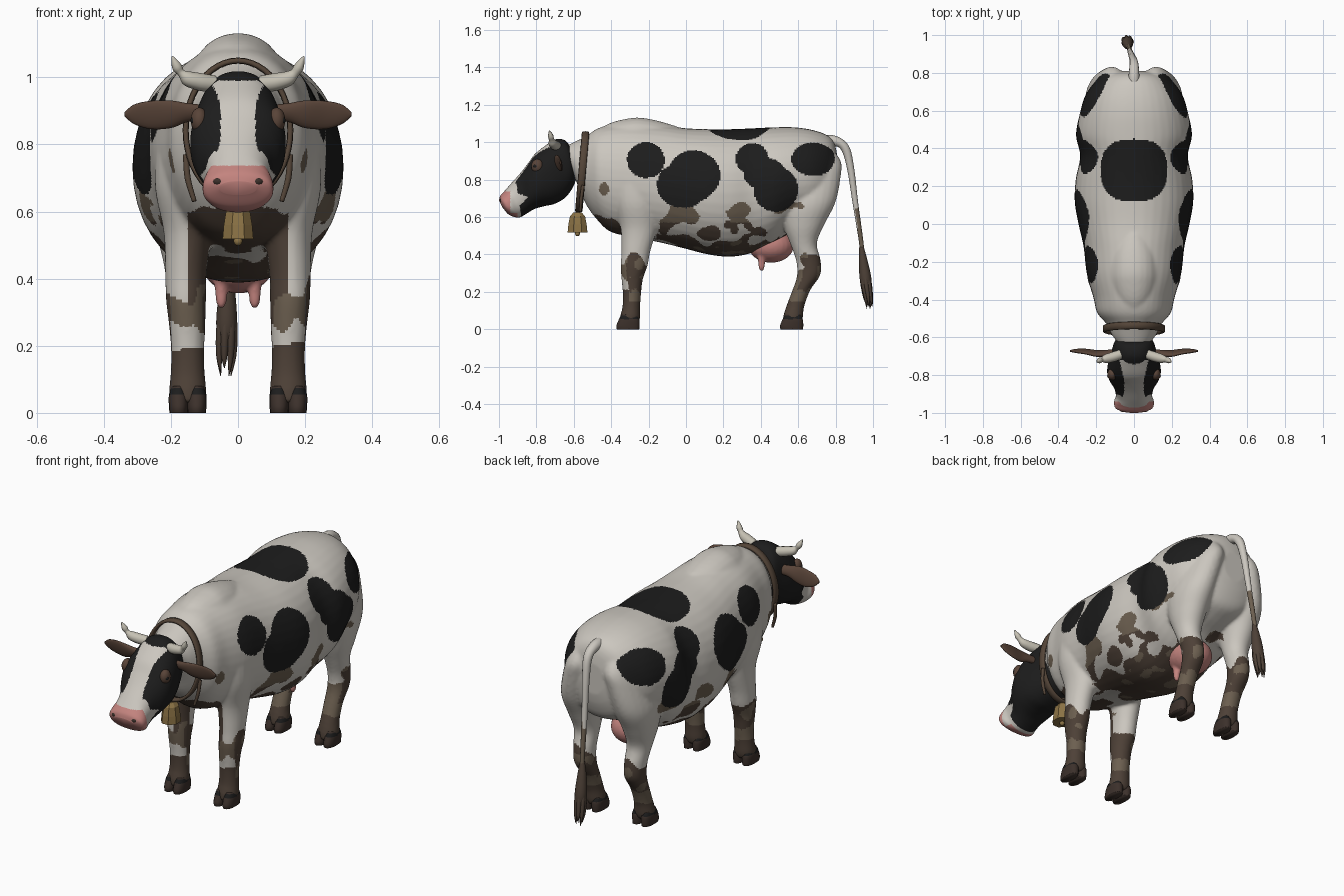
import bpy, bmesh, math
from mathutils import Vector, Matrix, noise

if "Cube" in bpy.data.objects:
    bpy.data.objects.remove(bpy.data.objects["Cube"])


def material(name, r, g, b):
    m = bpy.data.materials.new(name)
    m.use_nodes = True
    m.diffuse_color = (r, g, b, 1)
    bsdf = m.node_tree.nodes["Principled BSDF"]
    bsdf.inputs["Base Color"].default_value = (r, g, b, 1)
    bsdf.inputs["Roughness"].default_value = 0.8
    return m


WHITE = material("white hide", .60, .57, .52)
BLACK = material("black hide", .012, .012, .012)
MUD = material("mud", .075, .052, .038)
LIGHT_MUD = material("dry mud", .15, .115, .08)
HOOF = material("hoof brown", .045, .03, .024)
PINK = material("pink skin", .55, .23, .21)
GOLD = material("bell brass", .26, .17, .06)
LEATHER = material("collar leather", .09, .06, .04)
HORN = material("horn ivory", .56, .53, .45)
EAR = material("ear brown", .10, .058, .04)


def power(v, e):
    return math.copysign(abs(v) ** e, v)


def blend(a, b, c, d, t):
    """Catmull-Rom step between b and c."""
    return b + (c - a) * (t / 2) + (a * 2 - b * 5 + c * 4 - d) * (t * t / 2) + (b * 3 - a - c * 3 + d) * (t ** 3 / 2)


def loft(bm, rings, sides=24, steps=6, square=1.0, closed=False):
    """Skin through rings of (centre, half axis, half axis)."""
    smooth = []
    last = len(rings) - 1
    for i in range(last):
        q = [rings[min(max(i + k, 0), last)] for k in (-1, 0, 1, 2)]
        for s in range(steps):
            smooth.append([blend(*[r[j] for r in q], s / steps) for j in range(3)])
    smooth.append(rings[-1])
    loops = []
    for c, u, v in smooth:
        angles = [2 * math.pi * k / sides for k in range(sides)]
        loops.append([bm.verts.new(c + u * power(math.cos(a), square) + v * power(math.sin(a), square))
                      for a in angles])
    pairs = list(zip(loops, loops[1:]))
    if closed:
        pairs.append((loops[-1], loops[0]))
    else:
        bm.faces.new(loops[0])
        bm.faces.new(loops[-1])
    for a, b in pairs:
        for k in range(sides):
            n = (k + 1) % sides
            bm.faces.new((a[k], a[n], b[n], b[k]))


def profile(keys, side=1):
    """Rings from two opposite outline points (y, z), half width and x."""
    out = []
    for y1, z1, y2, z2, w, *x in keys:
        a, b = Vector((0, y1, z1)), Vector((0, y2, z2))
        shift = Vector((side * x[0] if x else 0, 0, 0))
        out.append(((a + b) / 2 + shift, (a - b) / 2, Vector((w, 0, 0))))
    return out


def tube(bm, points, sides=12, steps=6):
    """Round tube through points of (x, y, z, radius)."""
    pts = [Vector(p[:3]) for p in points]
    rings = []
    for i, p in enumerate(pts):
        d = (pts[min(i + 1, len(pts) - 1)] - pts[max(i - 1, 0)]).normalized()
        ref = Vector((0, 1, 0)) if abs(d.x) > .7 else Vector((1, 0, 0))
        u = d.cross(ref).normalized()
        rings.append((p, u * points[i][3], d.cross(u) * points[i][3]))
    loft(bm, rings, sides, steps)


def ball(bm, centre, size):
    m = Matrix.Translation(centre) @ Matrix.Diagonal((*size, 1))
    bmesh.ops.create_uvsphere(bm, u_segments=24, v_segments=16, radius=1, matrix=m)


def finish(bm, name, mats, rule=None, smooth=True, voxel=0):
    bmesh.ops.recalc_face_normals(bm, faces=bm.faces)
    mesh = bpy.data.meshes.new(name)
    bm.to_mesh(mesh)
    bm.free()
    obj = bpy.data.objects.new(name, mesh)
    bpy.context.collection.objects.link(obj)
    if voxel:
        r = obj.modifiers.new("merge", "REMESH")
        r.mode, r.voxel_size = "VOXEL", voxel
        s = obj.modifiers.new("soften", "SMOOTH")
        s.factor, s.iterations = .5, 6
        deps = bpy.context.evaluated_depsgraph_get()
        mesh = bpy.data.meshes.new_from_object(obj.evaluated_get(deps))
        obj.modifiers.clear()
        obj.data = mesh
        mesh.materials.clear()
    for m in mats:
        mesh.materials.append(m)
    for f in mesh.polygons:
        f.use_smooth = smooth
        if rule:
            f.material_index = mats.index(rule(f.center, f.normal))


# Hide: torso, neck and legs merged into one skin
SPOTS = [(-.215, .905, .10, .095), (.04, .82, .14, .135), (-.02, .77, .135, .12),
         (.355, .91, .09, .085), (.42, .83, .11, .09), (.48, .75, .12, .12), (.68, .91, .115, .09)]
SPLASHES = [(-.02, .61, .09, .05), (-.10, .55, .04, .06), (.27, .63, .08, .04), (.53, .66, .08, .035),
            (-.44, .75, .025, .04), (.12, .50, .06, .05), (.32, .55, .08, .05)]


def inside(spots, y, z, grow):
    return any(((y - a) / c) ** 2 + ((z - b) / d) ** 2 < 1 + grow for a, b, c, d in spots)


def coat(p, n):
    x, y, z = abs(p.x), p.y, p.z
    wob = noise.noise(p * 9)
    fine = noise.noise(p * 14 + Vector((5, 2, 8)))
    if x > .1 and inside(SPOTS, y, z, .1 * wob):
        return BLACK
    if z > .9 and (x / .175) ** 2.6 + (abs(y - .285) / .165) ** 2.6 < 1:
        return BLACK
    if z < .14 + .03 * wob:
        return MUD
    if z < .20 + .03 * fine:
        return MUD if y < 0 and n.y < -.3 else LIGHT_MUD
    if y < 0 and n.y < -.3 and z < .25 + .05 * fine:
        return WHITE
    if z < .345 + .10 * wob:
        return LIGHT_MUD if fine < -.2 or n.y < -.5 else MUD
    leg = x > .09 and (y < -.16 or y > .5)
    if y < -.28 and z < .605 + .03 * fine and x < .15 and n.y < 0:
        return MUD
    if not leg and y < .62 and z < .49 + .12 * wob:
        return LIGHT_MUD if fine > .3 else MUD
    if x > .1 and inside(SPLASHES, y, z, 1.6 * fine):
        return MUD if z < .57 else LIGHT_MUD
    return WHITE


TORSO = [(-.66, .97, -.60, .82, .08), (-.60, 1.0, -.565, .74, .12), (-.53, 1.035, -.53, .66, .145),
         (-.47, 1.075, -.47, .58, .195), (-.38, 1.095, -.40, .52, .215), (-.26, 1.10, -.27, .49, .25),
         (-.12, 1.09, -.12, .46, .267), (0, 1.075, 0, .43, .294), (.12, 1.07, .12, .40, .314),
         (.24, 1.07, .24, .388, .308), (.36, 1.075, .36, .41, .285), (.47, 1.08, .47, .455, .307),
         (.58, 1.08, .58, .53, .288), (.68, 1.065, .68, .57, .258), (.76, 1.035, .76, .61, .20),
         (.795, .99, .795, .68, .14), (.81, .92, .81, .75, .07)]
WITHERS = [(-.47, 1.07, -.47, .9, .06), (-.40, 1.105, -.40, .9, .10), (-.32, 1.125, -.32, .9, .125),
           (-.25, 1.132, -.25, .9, .13), (-.15, 1.115, -.15, .9, .12), (-.05, 1.085, -.05, .9, .08)]
FRONT_LEG = [(-.39, .86, -.15, .86, .08, .158), (-.38, .68, -.145, .68, .09, .158),
             (-.35, .54, -.155, .54, .072, .15), (-.345, .42, -.19, .42, .062, .155),
             (-.35, .34, -.205, .34, .06, .155), (-.345, .27, -.23, .27, .055, .152),
             (-.338, .19, -.24, .19, .05, .15), (-.34, .12, -.245, .12, .051, .15),
             (-.352, .07, -.245, .06, .056, .15), (-.355, .03, -.255, .03, .05, .15)]
HIND_LEG = [(.50, .98, .77, .98, .07, .10), (.49, .88, .828, .90, .09, .11), (.48, .78, .828, .82, .10, .13),
            (.49, .66, .80, .68, .10, .16), (.52, .55, .74, .56, .083, .165),
            (.56, .45, .70, .46, .064, .16), (.59, .36, .72, .37, .055, .155),
            (.592, .28, .718, .29, .053, .152), (.565, .20, .665, .21, .048, .15),
            (.535, .12, .632, .12, .048, .15), (.52, .07, .625, .06, .055, .15),
            (.515, .03, .615, .03, .05, .15)]
bm = bmesh.new()
loft(bm, profile(TORSO), 40, 5, .95)
loft(bm, profile(WITHERS), 24, 5)
for side in (1, -1):
    for leg in (FRONT_LEG, HIND_LEG):
        loft(bm, profile(leg, side), 24, 5)
finish(bm, "body_and_legs", [WHITE, BLACK, MUD, LIGHT_MUD], coat, voxel=.009)

# Cloven hooves with dark coronet
for label, y in (("front", -.31), ("hind", .565)):
    for name, side in (("left", 1), ("right", -1)):
        bm = bmesh.new()
        for toe in (-.027, .027):
            x = side * .15 + toe
            loft(bm, profile([(y - .06, 0, y + .06, 0, .027, x), (y - .062, .02, y + .062, .02, .029, x),
                              (y - .048, .055, y + .06, .05, .029, x), (y - .035, .08, y + .05, .075, .022, x)]),
                 16, 6, .85)
        finish(bm, f"{label}_{name}_hoof", [HOOF, BLACK], lambda p, n: BLACK if .055 < p.z < .073 else HOOF)


# Head with blaze and pink muzzle
def face(p, n):
    x, y, z = abs(p.x), p.y, p.z
    if (y < -.94 and z < .737) or (z < .622 and y < -.90):
        return PINK
    blaze = .052 + 3.2 * max(0, z - .89) ** 2 + 4 * max(0, .83 - z) ** 2
    if z < .99 and x < blaze and y < -.72 and n.z > -.3:
        return WHITE
    return WHITE if y < -.895 + .15 * (.7 - z) and z < .78 else BLACK


bm = bmesh.new()
loft(bm, profile([(-.62, .98, -.59, .85, .07), (-.65, 1.012, -.595, .78, .10), (-.70, 1.015, -.64, .71, .118),
                  (-.755, .98, -.70, .672, .135), (-.81, .935, -.76, .658, .142), (-.85, .88, -.81, .643, .128),
                  (-.89, .83, -.85, .62, .104), (-.935, .78, -.885, .60, .096), (-.968, .742, -.915, .60, .105),
                  (-.992, .715, -.95, .615, .098), (-1.0, .69, -.98, .65, .055)]), 128, 14, .88)
finish(bm, "head", [BLACK, WHITE, PINK], face)

# Paired face parts
for name, s in (("left", 1), ("right", -1)):
    bm = bmesh.new()
    ball(bm, (s * .115, -.795, .872), (.026, .032, .038))
    finish(bm, f"{name}_eyelid", [EAR])
    bm = bmesh.new()
    ball(bm, (s * .130, -.805, .872), (.012, .013, .011))
    finish(bm, f"{name}_eye", [BLACK])
    bm = bmesh.new()
    ball(bm, (s * .058, -.982, .69), (.018, .014, .013))
    finish(bm, f"{name}_nostril", [HOOF])
    bm = bmesh.new()
    tube(bm, [(s * .07, -.69, .98, .025), (s * .115, -.705, .987, .026), (s * .155, -.715, 1.0, .021),
              (s * .18, -.722, 1.028, .015), (s * .196, -.73, 1.062, .003)])
    finish(bm, f"{name}_horn", [HORN])
    bm = bmesh.new()
    ear = [(.09, -.68, .895, .022, .018), (.15, -.685, .895, .028, .017), (.20, -.685, .890, .041, .015),
           (.26, -.675, .888, .042, .011), (.31, -.672, .890, .029, .008), (.338, -.672, .89, .006, .004)]
    loft(bm, [(Vector((s * x, y, z)), Vector((0, -.25 * h, h)), Vector((0, t, 0))) for x, y, z, h, t in ear], 20)
    finish(bm, f"{name}_ear", [EAR])
    bm = bmesh.new()
    tube(bm, [(s * .155, -.55, .77, .009), (s * .15, -.56, .70, .009), (s * .13, -.565, .63, .007)])
    finish(bm, f"{name}_strap_end", [LEATHER])

# Collar band around the neck
bm = bmesh.new()
band = []
for k in range(48):
    a = 2 * math.pi * k / 48
    out = Vector((math.cos(a), 0, math.sin(a)))
    band.append((Vector((.156 * out.x, -.555 + .018 * out.z, .842 + .208 * out.z)), Vector((0, .02, 0)), out * .009))
loft(bm, band, 8, 1, .6, closed=True)
finish(bm, "collar", [LEATHER])

# Faceted bell, its loop and clapper
bm = bmesh.new()
bell = [(.625, .02), (.605, .038), (.56, .046), (.518, .05)]
loft(bm, [(Vector((0, -.58, z)), Vector((r * .92, r * .44, 0)), Vector((-r * .38, r * 1.06, 0))) for z, r in bell],
     8, 1)
finish(bm, "bell", [GOLD], smooth=False)
bm = bmesh.new()
ball(bm, (0, -.58, .512), (.013, .013, .014))
finish(bm, "bell_clapper", [GOLD])
bm = bmesh.new()
tube(bm, [(0, -.575, .66, .012), (0, -.58, .61, .014)])
finish(bm, "bell_loop", [LEATHER])

# Udder and teats
bm = bmesh.new()
ball(bm, (0, .455, .448), (.108, .122, .092))
for s in (1, -1):
    tube(bm, [(s * .05, .405, .41, .026), (s * .05, .404, .37, .02), (s * .05, .404, .33, .016),
              (s * .05, .404, .312, .008)])
finish(bm, "udder", [PINK], voxel=.007)

# Tail and its tuft of strands
bm = bmesh.new()
tube(bm, [(0, .70, 1.005, .03), (0, .79, 1.008, .028), (0, .85, .97, .023), (-.008, .88, .86, .019),
          (-.018, .905, .68, .015), (-.027, .935, .48, .012), (-.03, .945, .38, .012)])
finish(bm, "tail", [WHITE, LIGHT_MUD],
       lambda p, n: LIGHT_MUD if p.z < .6 + .3 * noise.noise(p * 12) else WHITE)
bm = bmesh.new()
tube(bm, [(-.028, .938, .44, .012), (-.032, .948, .36, .024), (-.034, .96, .27, .031), (-.035, .968, .21, .022),
          (-.035, .972, .17, .006)])
for k in range(7):
    a = 2 * math.pi * k / 7
    dx, dy = .02 * math.cos(a), .018 * math.sin(a)
    tube(bm, [(-.032 + dx * .6, .95 + dy * .6, .34, .01), (-.034 + dx, .962 + dy, .25, .013),
              (-.036 + dx * 1.1, .974 + dy, .17, .009), (-.037 + dx * .8, .981 + dy, .11 + .012 * (k % 3), .001)], 8, 4)
finish(bm, "tail_tuft", [MUD])
